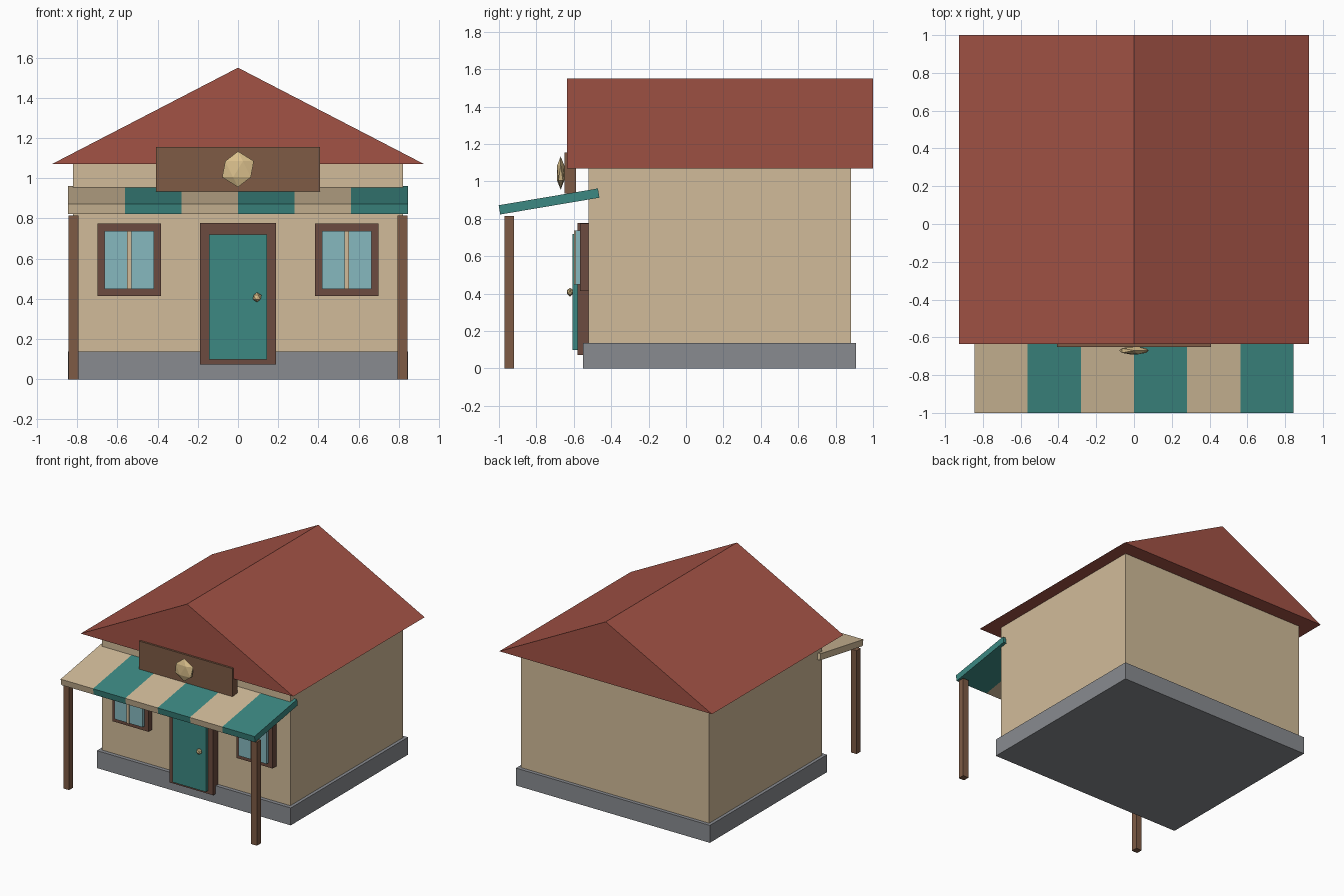
import bpy, math

if "Cube" in bpy.data.objects:
    bpy.data.objects.remove(bpy.data.objects["Cube"])


def material(name, rgb):
    m = bpy.data.materials.new(name)
    m.diffuse_color = (*rgb, 1)
    m.use_nodes = True
    m.node_tree.nodes["Principled BSDF"].inputs["Base Color"].default_value = m.diffuse_color
    return m


CREAM = material("cream", (0.64, 0.50, 0.32))
STONE = material("stone", (0.25, 0.26, 0.28))
TILE = material("roof_red", (0.36, 0.085, 0.06))
DARK = material("dark_wood", (0.15, 0.07, 0.05))
WOOD = material("wood", (0.21, 0.105, 0.06))
TEAL = material("teal", (0.045, 0.25, 0.225))
GLASS = material("glass", (0.24, 0.48, 0.52))
GOLD = material("gold", (0.72, 0.54, 0.27))


def box(name, x, y, z, mat):
    """Box from (min, max) ranges on each axis."""
    mesh = bpy.data.meshes.new(name)
    verts = [(a, b, c) for a in x for b in y for c in z]
    faces = [(0, 1, 3, 2), (4, 6, 7, 5), (0, 4, 5, 1),
             (2, 3, 7, 6), (0, 2, 6, 4), (1, 5, 7, 3)]
    mesh.from_pydata(verts, [], faces)
    mesh.materials.append(mat)
    ob = bpy.data.objects.new(name, mesh)
    bpy.context.collection.objects.link(ob)
    return ob


def gem(name, loc, scale, mat):
    """Low-poly faceted ball."""
    bpy.ops.mesh.primitive_ico_sphere_add(subdivisions=1, radius=1, location=loc)
    ob = bpy.context.object
    ob.name = name
    ob.scale = scale
    ob.data.materials.append(mat)
    return ob


# Foundation and walls
box("foundation", (-0.845, 0.845), (-0.55, 0.91), (0, 0.137), STONE)
box("walls", (-0.82, 0.82), (-0.52, 0.882), (0.137, 1.08), CREAM)

# Gable roof: solid triangular prism
W, Y0, Y1, EAVE, RIDGE = 0.927, -0.635, 1.0, 1.07, 1.55
roof_mesh = bpy.data.meshes.new("roof")
roof_mesh.from_pydata(
    [(x, y, z) for y in (Y0, Y1) for x, z in ((-W, EAVE), (W, EAVE), (0, RIDGE))],
    [], [(0, 1, 2), (3, 5, 4), (0, 3, 4, 1), (1, 4, 5, 2), (2, 5, 3, 0)])
roof_mesh.materials.append(TILE)
bpy.context.collection.objects.link(bpy.data.objects.new("roof", roof_mesh))

# Door with frame and knob
box("door_frame", (-0.19, 0.19), (-0.58, -0.52), (0.073, 0.778), DARK)
box("door", (-0.145, 0.145), (-0.608, -0.56), (0.098, 0.72), TEAL)
gem("door_knob", (0.095, -0.62, 0.408), (0.024, 0.018, 0.024), GOLD)

# Windows and porch posts on both sides
for side, label in ((-1, "left"), (1, "right")):
    cx = side * 0.541
    box(f"{label}_window_frame", (cx - 0.157, cx + 0.157), (-0.567, -0.52), (0.415, 0.774), DARK)
    box(f"{label}_window_glass", (cx - 0.122, cx + 0.122), (-0.59, -0.55), (0.45, 0.738), GLASS)
    box(f"{label}_window_bar", (cx - 0.01, cx + 0.01), (-0.6, -0.57), (0.45, 0.738), CREAM)
    px = side * 0.819
    box(f"{label}_post", (px - 0.025, px + 0.025), (-0.97, -0.92), (0, 0.815), WOOD)

# Sloping awning in six stripes
stripe = 1.69 / 6
for i in range(6):
    x = -0.845 + i * stripe
    ob = box(f"awning_stripe_{i + 1}", (x, x + stripe), (-0.269, 0.269), (-0.025, 0.025),
             TEAL if i % 2 else CREAM)
    ob.location = (0, -0.732, 0.893)
    ob.rotation_euler.x = math.radians(9.6)

# Sign board with faceted emblem
box("sign_board", (-0.407, 0.407), (-0.65, -0.587), (0.935, 1.156), WOOD)
gem("sign_gem", (0, -0.67, 1.045), (0.088, 0.023, 0.089), GOLD)
